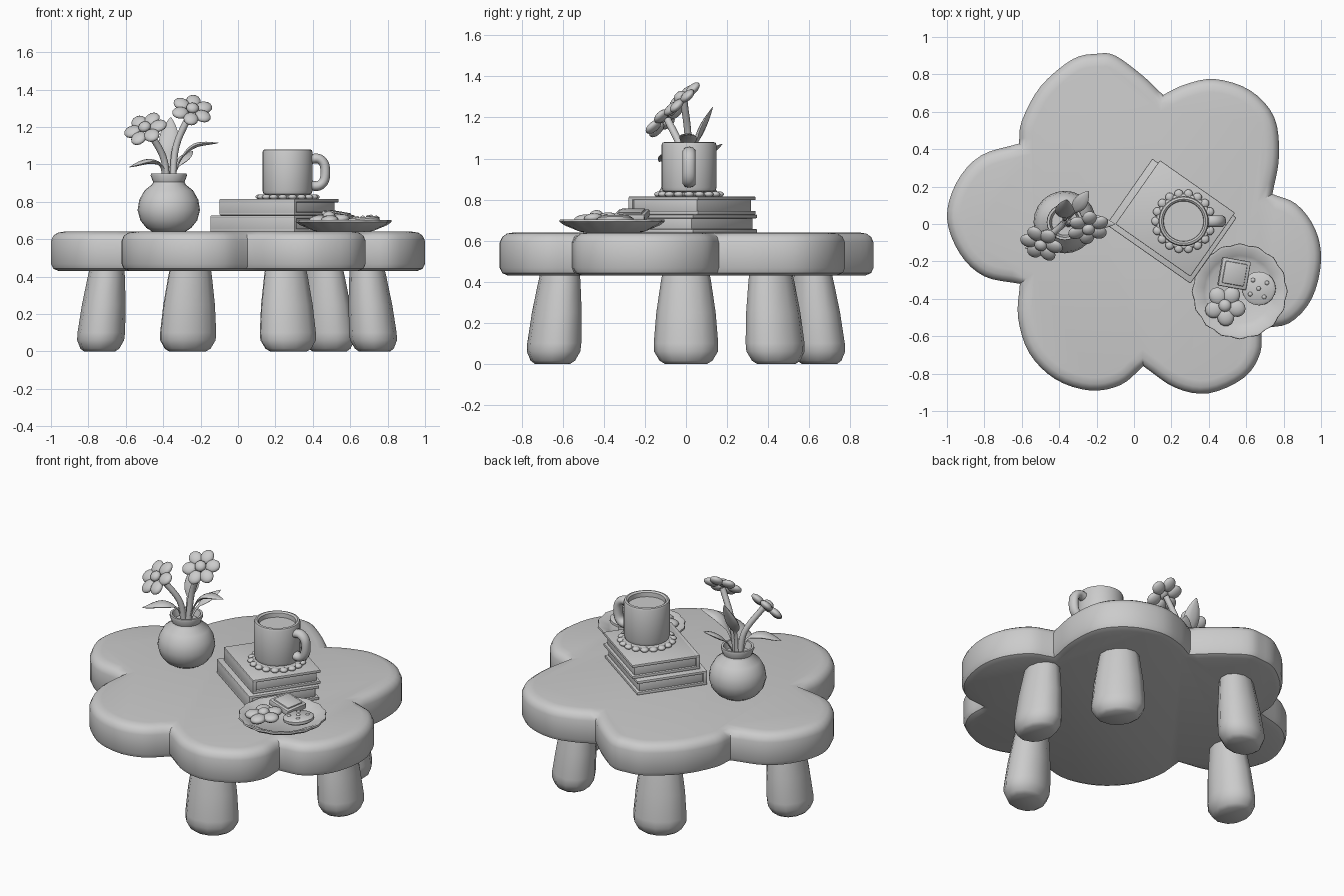
import bpy, bmesh
from math import sin, cos, pi, radians, atan2
from mathutils import Vector, Matrix

if "Cube" in bpy.data.objects:
    bpy.data.objects.remove(bpy.data.objects["Cube"])


def finish(name, bm, angle=40):
    bmesh.ops.recalc_face_normals(bm, faces=bm.faces)
    me = bpy.data.meshes.new(name)
    bm.to_mesh(me)
    bm.free()
    me.shade_smooth()
    me.set_sharp_from_angle(angle=radians(angle))
    ob = bpy.data.objects.new(name, me)
    bpy.context.collection.objects.link(ob)
    return ob


def loft(name, rings, angle=40):
    """Skin a list of equal rings and cap both ends."""
    bm = bmesh.new()
    vs = [[bm.verts.new(p) for p in ring] for ring in rings]
    n = len(vs[0])
    for a, b in zip(vs, vs[1:]):
        for i in range(n):
            j = (i + 1) % n
            bm.faces.new((a[i], a[j], b[j], b[i]))
    bm.faces.new(vs[0])
    bm.faces.new(vs[-1])
    return finish(name, bm, angle)


def lathe(name, x, y, profile, n=32, waves=0, amp=0.0, angle=40):
    rmax = max(r for r, z in profile)
    rings = []
    for r, z in profile:
        ring = []
        for i in range(n):
            t = 2 * pi * i / n
            q = r * (1 + amp * (r / rmax) ** 4 * cos(waves * t))
            ring.append((x + q * cos(t), y + q * sin(t), z))
        rings.append(ring)
    return loft(name, rings, angle)


def spline(pts, steps):
    """Catmull-Rom through the points."""
    p = [Vector(q) for q in pts]
    p = [2 * p[0] - p[1]] + p + [2 * p[-1] - p[-2]]
    out = []
    for a, b, c, d in zip(p, p[1:], p[2:], p[3:]):
        for k in range(steps):
            t = k / steps
            out.append(0.5 * (2 * b + (c - a) * t + (2 * a - 5 * b + 4 * c - d) * t * t
                              + (3 * b - a - 3 * c + d) * t ** 3))
    return out + [p[-2]]


def sweep(name, pts, radius, flat=1.0, ref=(0, 1, 0), n=10, steps=5):
    """Elliptical tube along a curve; radius is a function of 0..1."""
    path = spline(pts, steps)
    rings = []
    for i, p in enumerate(path):
        t = (path[min(i + 1, len(path) - 1)] - path[max(i - 1, 0)]).normalized()
        side = t.cross(Vector(ref)).normalized()
        up = side.cross(t)
        r = radius(i / (len(path) - 1))
        rings.append([p + side * r * cos(2 * pi * k / n) + up * r * flat * sin(2 * pi * k / n)
                      for k in range(n)])
    return loft(name, rings, 60)


def blobs(name, mats):
    bm = bmesh.new()
    for m in mats:
        bmesh.ops.create_uvsphere(bm, u_segments=14, v_segments=8, radius=1, matrix=m)
    return finish(name, bm, 70)


def trs(loc, size, rot=0):
    return (Matrix.Translation(loc) @ Matrix.Rotation(rot, 4, 'Z')
            @ Matrix.Diagonal((*size, 1)))


def boxes(name, parts, frame, bevel=0.005):
    """Bevelled boxes (centre, size) placed in one frame."""
    bm = bmesh.new()
    for c, s in parts:
        bmesh.ops.create_cube(bm, size=1, matrix=trs(c, s))
    bmesh.ops.bevel(bm, geom=bm.edges[:], offset=bevel, segments=2, affect='EDGES', profile=0.5)
    bm.transform(frame)
    return finish(name, bm)


def flower(name, loc, normal, n, ring, petal, core):
    frame = Matrix.Translation(loc) @ Vector(normal).to_track_quat('Z', 'Y').to_matrix().to_4x4()
    mats = [frame @ trs((ring * cos(a), ring * sin(a), 0), petal, a)
            for a in (2 * pi * i / n + 0.3 for i in range(n))]
    mats.append(frame @ trs((0, 0, petal[2] * 0.7), (core, core, core * 0.7)))
    blobs(name, mats)


# tabletop: six uneven lobes meeting in cusps
lobes = [
    [(-.615, .43), (-.6, .55), (-.5, .735), (-.33, .88), (-.2, .91), (-.1, .90), (.05, .79), (.155, .69)],
    [(.155, .69), (.27, .745), (.43, .775), (.62, .715), (.75, .57), (.775, .36), (.74, .16)],
    [(.74, .16), (.87, .105), (.97, -.03), (1, -.2), (.95, -.4), (.83, -.53), (.68, -.555)],
    [(.68, -.555), (.675, -.69), (.59, -.82), (.4, -.905), (.22, -.875), (.05, -.76)],
    [(.05, -.76), (-.07, -.86), (-.235, -.89), (-.42, -.83), (-.56, -.69), (-.62, -.5), (-.61, -.32)],
    [(-.61, -.32), (-.8, -.28), (-.93, -.16), (-1, .03), (-.95, .22), (-.82, .365), (-.615, .43)],
]
outline = [p for lobe in lobes for p in spline(lobe, 4)[:-1]]


def inset(pts, d):
    out = []
    for i, p in enumerate(pts):
        e1 = (p - pts[i - 1]).normalized()
        e2 = (pts[(i + 1) % len(pts)] - p).normalized()
        n1, n2 = Vector((e1.y, -e1.x)), Vector((e2.y, -e2.x))
        m = (n1 + n2).normalized()
        out.append(p + m * d / max(0.6, m.dot(n1)))
    return out


loft("tabletop", [[(p.x, p.y, z) for p in inset(outline, d)] for d, z in
                  [(.04, .43), (.012, .442), (0, .468), (0, .59), (.012, .618), (.035, .634), (.07, .64)]])

# legs: oval, leaning out a little
for i, (x, y) in enumerate([(-.74, 0), (-.27, .65), (.49, .44), (.73, 0), (.27, -.65)]):
    a = atan2(y, x)
    u, v = Vector((cos(a), sin(a), 0)), Vector((-sin(a), cos(a), 0))
    rings = []
    for z, s in [(0, .66), (.015, .82), (.06, .99), (.1, 1), (.25, .92), (.4, .78), (.45, .72)]:
        c = Vector((x, y, z)) - u * 0.09 * z
        rings.append([c + u * .127 * s * cos(k * pi / 6) + v * .157 * s * sin(k * pi / 6)
                      for k in range(12)])
    loft(f"leg_{i + 1}", rings)

# vase
lathe("vase", -.37, .01, [(.085, .638), (.12, .66), (.152, .70), (.167, .755), (.158, .81), (.13, .86),
                          (.09, .892), (.084, .905), (.097, .94), (.095, .952), (.082, .952), (.07, .91)], 24)

# flowers on stems
flower("flower_left", (-.495, -.105, 1.19), (-.3, -.65, .7), 6, .072, (.047, .042, .022), .034)
flower("flower_right", (-.245, -.02, 1.29), (.12, -.68, .73), 6, .07, (.045, .04, .022), .034)
sweep("stem_left", [(-.38, 0, .9), (-.40, -.02, 1.04), (-.485, -.09, 1.19)], lambda t: .018)
sweep("stem_right", [(-.35, 0, .9), (-.33, .01, 1.1), (-.25, -.01, 1.28)], lambda t: .018)


# leaves: thin stalk widening into a flat blade
def blade(w):
    return lambda t: max(.013 if t < .95 else .004, w * sin(pi * max(0, (t - .35) / .65)) ** .8)


leaves = [
    ([(-.39, 0, .9), (-.41, -.03, .99), (-.48, -.08, 1.015), (-.58, -.13, .985)], .045),
    ([(-.35, 0, .9), (-.31, .01, 1.02), (-.23, .01, 1.10), (-.105, .0, 1.115)], .042),
    ([(-.37, .02, .9), (-.37, .03, 1.03), (-.37, .07, 1.13), (-.36, .13, 1.25)], .052),
    ([(-.36, .03, .9), (-.33, .06, .98), (-.29, .11, 1.03), (-.245, .175, 1.07)], .038),
]
for i, (pts, w) in enumerate(leaves):
    sweep(f"leaf_{i + 1}", pts, blade(w), .3, (0, 0, 1), steps=6)

# stacked books: two covers, page block, spine
for name, x, y, z, l, w, h in [("lower_book", .2, .015, .638, .55, .43, .089),
                               ("upper_book", .22, .03, .727, .49, .416, .088)]:
    frame = Matrix.Translation((x, y, z)) @ Matrix.Rotation(radians(-35), 4, 'Z')
    boxes(name, [((0, 0, .009), (l, w, .018)), ((0, 0, h - .009), (l, w, .018)),
                 ((0, 0, h / 2), (l - .03, w - .035, h - .02)),
                 ((0, -w / 2 + .012, h / 2), (l, .024, h))], frame)

# coaster with beaded edge
cx, cy = .265, .015
lathe("coaster", cx, cy, [(.14, .813), (.15, .82), (.145, .834), (.13, .838)], 36)
blobs("coaster_edge", [trs((cx + .148 * cos(a), cy + .148 * sin(a), .826), (.024, .024, .014))
                       for a in (2 * pi * i / 18 for i in range(18))])

# mug, drink and handle
lathe("mug", cx, cy, [(.115, .836), (.128, .842), (.134, .86), (.134, 1.065), (.129, 1.077), (.118, 1.08),
                      (.108, 1.072), (.106, 1.03), (.106, 1.0)], 32)
lathe("drink", cx, cy, [(.108, 1.0), (.108, 1.045)], 32)
sweep("mug_handle", [(.375, cy, 1.025), (.43, cy, 1.03), (.463, cy, .995), (.463, cy, .92),
                     (.43, cy, .885), (.375, cy, .89)], lambda t: .026, 1.25)

# plate with a wavy rim
px, py = .565, -.36
lathe("plate", px, py, [(.13, .638), (.16, .645), (.23, .675), (.252, .692), (.25, .702), (.235, .702),
                        (.19, .68), (.17, .668)], 64, 16, .018)

# treats on the plate
flower("flower_biscuit", (.487, -.435, .708), (-.05, -.08, 1), 5, .062, (.05, .046, .024), .034)
tilt = Matrix.Translation((.535, -.265, .722)) @ Matrix.Rotation(radians(-10), 4, 'Z') \
    @ Matrix.Rotation(radians(10), 4, 'Y')
boxes("square_biscuit", [((0, 0, 0), (.155, .155, .036)), ((0, 0, .018), (.12, .12, .016))], tilt, .007)
disc = lathe("round_biscuit", 0, 0, [(.075, -.018), (.09, -.008), (.09, .008), (.075, .018)], 20)
frame = Matrix.Translation((.668, -.345, .70)) @ Matrix.Rotation(radians(-6), 4, 'Y')
disc.matrix_world = frame
blobs("biscuit_chips", [frame @ trs((x, y, .018), (.012, .012, .008))
                        for x, y in [(.0, .0), (.045, .03), (-.03, .045), (.03, -.045), (-.045, -.03)]])
